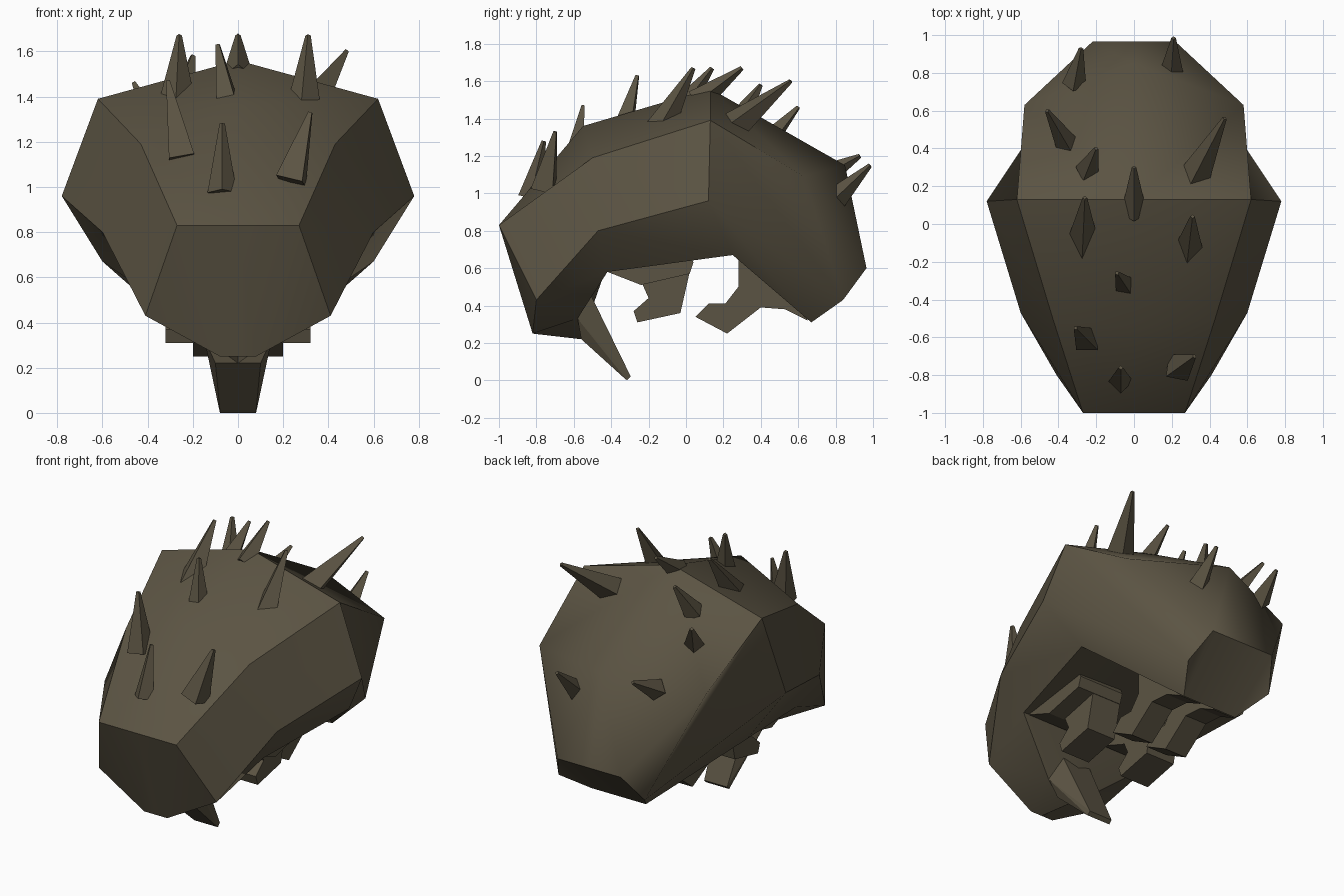
import bpy, bmesh, math
from mathutils import Vector

if "Cube" in bpy.data.objects:
    bpy.data.objects.remove(bpy.data.objects["Cube"])

mat = bpy.data.materials.new("hide")
mat.diffuse_color = (0.105, 0.088, 0.056, 1)
mat.use_nodes = True
mat.node_tree.nodes["Principled BSDF"].inputs["Base Color"].default_value = mat.diffuse_color


def finish(name, bm, smooth=False):
    bmesh.ops.recalc_face_normals(bm, faces=bm.faces[:])
    me = bpy.data.meshes.new(name)
    bm.to_mesh(me)
    bm.free()
    me.materials.append(mat)
    ob = bpy.data.objects.new(name, me)
    bpy.context.collection.objects.link(ob)
    if smooth:
        bpy.ops.object.select_all(action='DESELECT')
        ob.select_set(True)
        bpy.context.view_layer.objects.active = ob
        bpy.ops.object.shade_smooth_by_angle(angle=math.radians(46))
    return ob


def mirror(bm):
    dup = bmesh.ops.duplicate(bm, geom=bm.verts[:] + bm.edges[:] + bm.faces[:])
    for v in dup["geom"]:
        if isinstance(v, bmesh.types.BMVert):
            v.co.x *= -1
    bmesh.ops.remove_doubles(bm, verts=bm.verts[:], dist=0.001)


# Body: half cross-sections (spine, upper edge, flank, lower rim, belly)
sections = [
    [(0, -1, .83), (.27, -1, .83), (.41, -.8, .43), (.15, -.58, .33), (0, -.56, .22)],
    [(0, -.55, 1.36), (.43, -.5, 1.19), (.6, -.47, .8), (.47, -.42, .58), (0, -.42, .62)],
    [(0, .13, 1.56), (.62, .13, 1.39), (.78, .12, .96), (.6, .25, .67), (0, .25, .7)],
    [(0, .85, 1.15), (.58, .63, 1.09), (.3, .84, .43), (.19, .67, .31), (0, .67, .31)],
]
bm = bmesh.new()
rows = [[bm.verts.new(p) for p in s] for s in sections]
for a, b in zip(rows, rows[1:]):
    for i in range(4):
        bm.faces.new((a[i], a[i + 1], b[i + 1], b[i]))
# Snout and rump caps
for row, x, y, z in ((rows[0], .08, -.82, .25), (rows[3], .22, .965, .6)):
    c, e, w, l, b = row
    t, t0 = bm.verts.new((x, y, z)), bm.verts.new((0, y, z))
    for f in ((c, e, t, t0), (e, w, t), (w, l, t), (l, b, t0, t)):
        bm.faces.new(f)
mirror(bm)
finish("body", bm, True)

# Chin tusk
bm = bmesh.new()
for x, y, z in ((.15, -.58, .33), (.1, -.56, .22), (.1, -.54, .52), (.08, -.33, .012),
                (.08, -.295, .02), (.08, -.315, 0)):
    for s in (-1, 1):
        bm.verts.new((s * x, y, z))
bmesh.ops.convex_hull(bm, input=bm.verts[:])
finish("chin_tusk", bm)


# Legs: side profiles extruded across x, one per side
def leg(name, profile, x0, x1):
    bm = bmesh.new()
    f = bm.faces.new([bm.verts.new((x0, y, z)) for y, z in profile])
    ext = bmesh.ops.extrude_face_region(bm, geom=[f])
    for v in ext["geom"]:
        if isinstance(v, bmesh.types.BMVert):
            v.co.x = x1
    mirror(bm)
    finish(name, bm)


leg("front_upper_legs", [(-.42, .58), (-.24, .51), (.02, .57), (.04, .63), (0, .72), (-.4, .68)], .12, .43)
leg("front_feet", [(-.24, .53), (-.2, .44), (-.28, .37), (-.26, .31), (-.03, .36), (.02, .58)], .12, .32)
leg("rear_feet", [(.05, .34), (.12, .41), (.21, .41), (.28, .5), (.28, .66), (.62, .42),
                  (.65, .32), (.53, .38), (.4, .39), (.22, .25)], .05, .2)


# Back spikes: tapered four-sided, base -> tip
def spike(i, base, tip, r):
    base, tip = Vector(base), Vector(tip)
    base -= (tip - base) * 0.22
    d = tip - base
    bm = bmesh.new()
    bmesh.ops.create_cone(bm, cap_ends=True, segments=4, radius1=r, radius2=.012, depth=d.length)
    bmesh.ops.transform(bm, verts=bm.verts[:], matrix=d.to_track_quat('Z', 'Y').to_matrix().to_4x4())
    bmesh.ops.translate(bm, verts=bm.verts[:], vec=(base + tip) / 2)
    finish("spike_%02d" % i, bm)


spikes = [
    ((-.31, .77, 1.11), (-.28, .93, 1.20), .065),
    ((.2, .83, 1.0), (.21, .985, 1.15), .065),
    ((-.36, .43, 1.27), (-.46, .6, 1.46), .07),
    ((-.24, .3, 1.42), (-.2, .4, 1.58), .065),
    ((0, .1, 1.52), (0, .3, 1.67), .07),
    ((.33, .27, 1.37), (.48, .56, 1.6), .095),
    ((-.27, -.08, 1.38), (-.26, .14, 1.67), .095),
    ((.29, -.13, 1.36), (.31, .04, 1.67), .09),
    ((-.05, -.32, 1.40), (-.09, -.26, 1.63), .065),
    ((-.26, -.6, 1.19), (-.31, -.55, 1.47), .08),
    ((-.07, -.82, 1.03), (-.07, -.76, 1.28), .065),
    ((.25, -.75, 1.08), (.32, -.7, 1.33), .085),
]
for i, (b, t, r) in enumerate(spikes):
    spike(i + 1, b, t, r)
